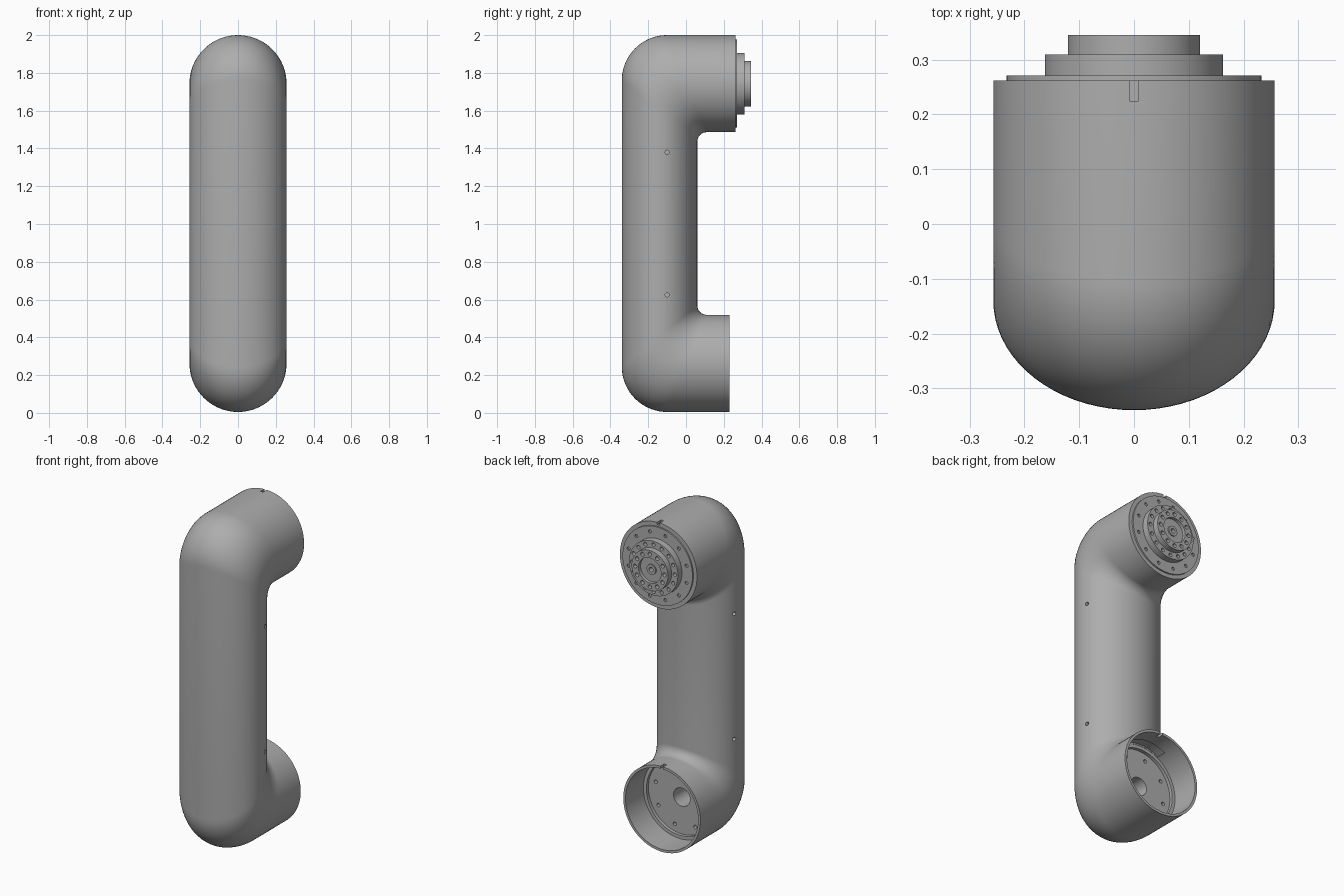
import bpy, bmesh
from math import sin, cos, pi, radians
from mathutils import Matrix, Vector

if "Cube" in bpy.data.objects:
    bpy.data.objects.remove(bpy.data.objects["Cube"])

R = 0.257                 # half width of the whole link
TOP, LOW = 1.743, 0.262   # heights of the two joint axes

grey = bpy.data.materials.new("satin grey")
grey.use_nodes = True
grey.diffuse_color = (0.42, 0.42, 0.42, 1)
grey.node_tree.nodes["Principled BSDF"].inputs["Base Color"].default_value = (0.42, 0.42, 0.42, 1)


def make(name, bm):
    bmesh.ops.recalc_face_normals(bm, faces=bm.faces)
    mesh = bpy.data.meshes.new(name)
    bm.to_mesh(mesh)
    bm.free()
    mesh.materials.append(grey)
    ob = bpy.data.objects.new(name, mesh)
    bpy.context.collection.objects.link(ob)
    return ob


def activate(ob):
    bpy.ops.object.select_all(action='DESELECT')
    ob.select_set(True)
    bpy.context.view_layer.objects.active = ob


def cut(ob, bm):
    cutter = make("cutter", bm)
    cutter.hide_render = True
    mod = ob.modifiers.new("cut", 'BOOLEAN')
    mod.operation, mod.solver, mod.object = 'DIFFERENCE', 'EXACT', cutter
    activate(ob)
    bpy.ops.object.modifier_apply(modifier=mod.name)
    bpy.data.objects.remove(cutter)


def rod(bm, x, z, r, y0, y1, sides=16):
    """Cylinder along y."""
    place = Matrix.Translation((x, (y0 + y1) / 2, z)) @ Matrix.Rotation(pi / 2, 4, 'X')
    bmesh.ops.create_cone(bm, cap_ends=True, segments=sides, radius1=r, radius2=r,
                          depth=y1 - y0, matrix=place)


def box(bm, centre, size):
    bmesh.ops.create_cube(bm, size=1, matrix=Matrix.Translation(centre) @ Matrix.Diagonal((*size, 1)))


def hole_ring(bm, z, ring, r, y0, y1, count, turn=0):
    for i in range(count):
        a = turn + 2 * pi * i / count
        rod(bm, ring * cos(a), z + ring * sin(a), r, y0, y1)


def loft(rings, cap=True):
    bm = bmesh.new()
    loops = [[bm.verts.new(p) for p in ring] for ring in rings]
    n = len(loops[0])
    for a, b in zip(loops, loops[1:]):
        for i in range(n):
            bm.faces.new((a[i], a[(i + 1) % n], b[(i + 1) % n], b[i]))
    if cap:
        bm.faces.new(loops[0])
        bm.faces.new(loops[-1])
    return bm


def section(inner, outer, n=72):
    """Ellipse spanning an inner and an outer point of the side outline."""
    mid = (Vector(inner) + Vector(outer)) / 2
    arm = (Vector(inner) - Vector(outer)) / 2
    pts = []
    for i in range(n):
        a = 2 * pi * i / n
        p = mid + arm * cos(a)
        pts.append((R * sin(a), p.x, p.y))
    return pts


def elbow(axis, up, steps=18):
    """Sections turning from the column into a joint neck."""
    rings = []
    for i in range(steps + 1):
        t = pi / 2 * i / steps
        inner = (0.11 - 0.05 * cos(t), axis + up * (-R - 0.05 + 0.05 * sin(t)))
        outer = (-0.10 - 0.24 * cos(t), axis + up * (R - 0.24 + 0.24 * sin(t)))
        rings.append(section(inner, outer))
    return rings


def neck_end(axis, up, y):
    return section((y, axis - up * R), (y, axis + up * R))


# Link body: lower neck, column and upper neck in one sweep
rings = [neck_end(LOW, -1, 0.23)] + elbow(LOW, -1)[::-1] + elbow(TOP, 1) + [neck_end(TOP, 1, 0.262)]
body = make("link_body", loft(rings))

# Lower socket with a stepped floor
for r, depth, sides in ((0.242, 0.06, 72), (0.222, 0.04, 72), (0.055, -0.12, 32)):
    bm = bmesh.new()
    rod(bm, 0, LOW, r, depth, 0.3, sides)
    cut(body, bm)

# Floor screw holes, side pin holes and alignment slots
bm = bmesh.new()
hole_ring(bm, LOW, 0.18, 0.011, 0.0, 0.05, 8, radians(15))
for z in (0.625, 1.38):
    for side in (-1, 1):
        bmesh.ops.create_cone(bm, cap_ends=True, segments=16, radius1=0.011, radius2=0.011, depth=0.06,
                              matrix=Matrix.Translation((side * R, -0.1, z)) @ Matrix.Rotation(pi / 2, 4, 'Y'))
box(bm, (0, 0.25, TOP + R), (0.017, 0.05, 0.03))
box(bm, (0, 0.22, LOW + R), (0.017, 0.05, 0.06))
cut(body, bm)

# Curved cable recess in the socket roof
sector = []
for i in range(17):
    a = radians(-28 + 56 * i / 16)
    sector.append([(r * sin(a), y, LOW + r * cos(a))
                   for r, y in ((0.2, 0.062), (0.25, 0.062), (0.25, 0.125), (0.2, 0.125))])
cut(body, loft(sector))

# Stepped output flange turned around the upper joint axis
profile = [(0.233, 0.24), (0.233, 0.271), (0.163, 0.271), (0.163, 0.31), (0.121, 0.31),
           (0.121, 0.345), (0.075, 0.345), (0.075, 0.325), (0.03, 0.325), (0.03, 0.332)]
turned = [[(r * cos(2 * pi * i / 72), y, TOP + r * sin(2 * pi * i / 72)) for i in range(72)]
          for r, y in profile]
flange = make("output_flange", loft(turned))

# Bolt circles and centre bore
bm = bmesh.new()
hole_ring(bm, TOP, 0.098, 0.012, 0.32, 0.36, 12)
hole_ring(bm, TOP, 0.142, 0.011, 0.285, 0.32, 16)
hole_ring(bm, TOP, 0.2, 0.010, 0.25, 0.28, 12, radians(15))
rod(bm, 0, TOP, 0.014, 0.29, 0.36)
cut(flange, bm)

for ob in (body, flange):
    activate(ob)
    bpy.ops.object.shade_smooth_by_angle(angle=radians(30))
